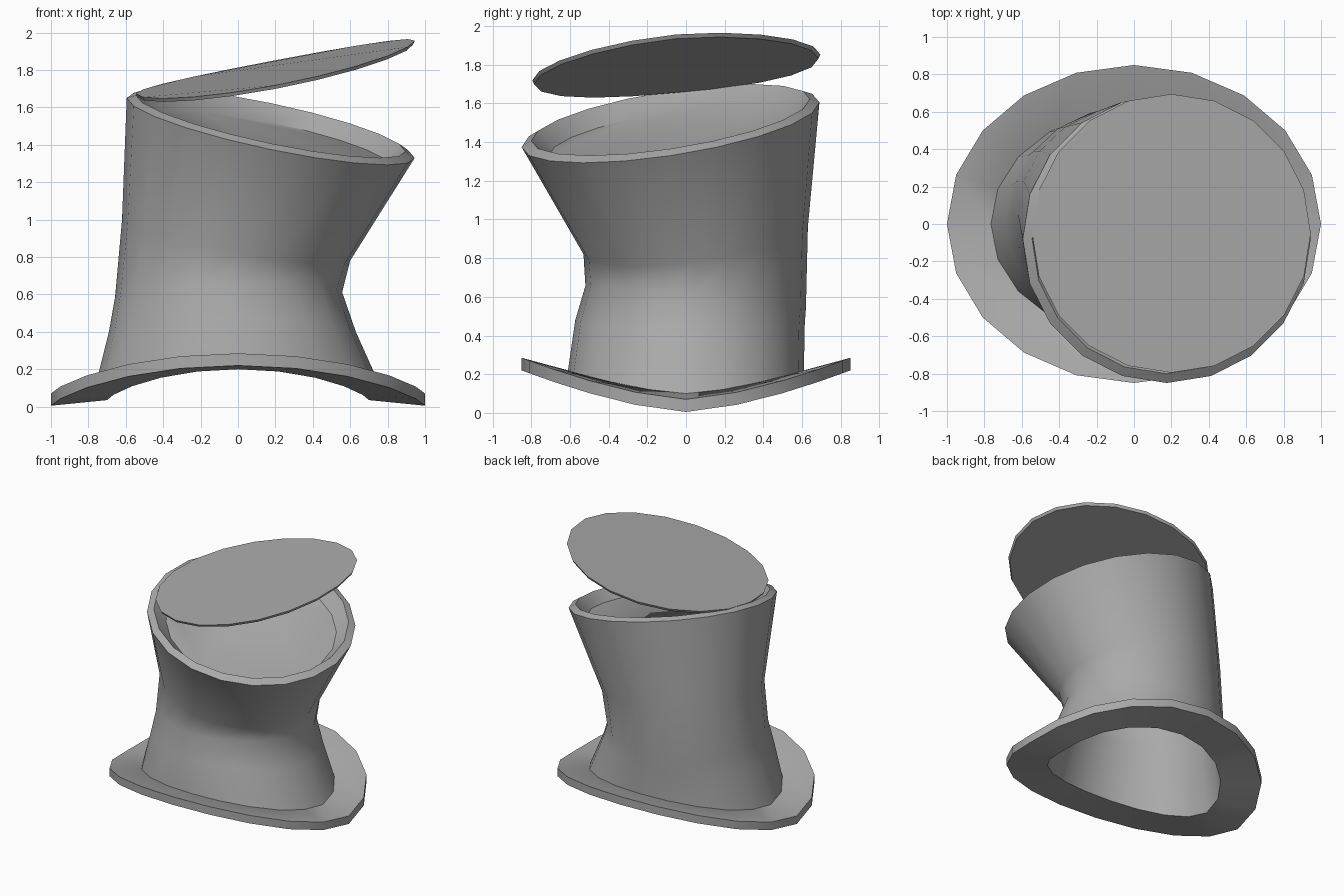
import bpy, bmesh, math

cube = bpy.data.objects.get("Cube")
if cube:
    bpy.data.objects.remove(cube, do_unlink=True)

SIDES = 20

felt = bpy.data.materials.new("grey_felt")
felt.use_nodes = True
colour = (0.4, 0.4, 0.4, 1)
felt.diffuse_color = colour
felt.node_tree.nodes["Principled BSDF"].inputs["Base Color"].default_value = colour


def ring(centre, rx, ry, tilt=(0, 0), lift=0):
    """Elliptical loop on a tilted plane; lift raises its front and back."""
    points = []
    for i in range(SIDES):
        a = math.tau * i / SIDES
        dx, dy = rx * math.cos(a), ry * math.sin(a)
        dz = tilt[0] * dx + tilt[1] * dy + lift * abs(math.sin(a)) ** 1.5
        points.append((centre[0] + dx, centre[1] + dy, centre[2] + dz))
    return points


def loft(name, rings, capped):
    """Skin consecutive rings; cap both ends or join the last to the first."""
    bm = bmesh.new()
    loops = [[bm.verts.new(p) for p in r] for r in rings]
    pairs = list(zip(loops, loops[1:]))
    if capped:
        bm.faces.new(loops[0])
        bm.faces.new(loops[-1])
    else:
        pairs.append((loops[-1], loops[0]))
    for low, high in pairs:
        for i in range(SIDES):
            j = (i + 1) % SIDES
            bm.faces.new((low[i], low[j], high[j], high[i]))
    bmesh.ops.recalc_face_normals(bm, faces=bm.faces)
    mesh = bpy.data.meshes.new(name)
    bm.to_mesh(mesh)
    bm.free()
    mesh.materials.append(felt)
    obj = bpy.data.objects.new(name, mesh)
    bpy.context.collection.objects.link(obj)
    bpy.ops.object.select_all(action="DESELECT")
    obj.select_set(True)
    bpy.context.view_layer.objects.active = obj
    bpy.ops.object.shade_smooth_by_angle(angle=math.radians(40))
    return obj


# Brim: thick oval band, curled up at front and back
hole = ring((0, 0, 0.035), 0.70, 0.55, lift=0.165)
base = ring((0, 0, 0.10), 0.765, 0.61, lift=0.12)
loft("brim", [
    hole,
    ring((0, 0, 0.005), 1, 0.85, lift=0.215),
    ring((0, 0, 0.07), 1, 0.85, lift=0.215),
    base,
], capped=False)

# Crown: hollow, kinked tube with a flared, tilted mouth
TOP_TILT = (-0.208, 0.15)
walls = [
    ((-0.03, 0.02, 0.40), 0.66, 0.593, (0, -0.03), 0.06),
    ((-0.05, 0.05, 0.60), 0.607, 0.57, (0.02, -0.1), 0),
    ((-0.01, 0.05, 0.89), 0.61, 0.58, (-0.18, 0.12), 0),
]
outer = [ring(*w) for w in walls]
inner = [ring(c, rx - 0.05, ry - 0.05, t, l) for c, rx, ry, t, l in walls]
mouth = (0.175, -0.08)
panel_under = ring((*mouth, 1.40), 0.62, 0.62, TOP_TILT)
mouth_edge = ring((*mouth, 1.49), 0.77, 0.77, TOP_TILT)
mouth_lip = ring((*mouth, 1.515), 0.72, 0.72, TOP_TILT)
panel_top = ring((*mouth, 1.425), 0.63, 0.63, TOP_TILT)
loft("crown", [panel_under, *reversed(inner), hole, base, *outer,
               mouth_edge, mouth_lip, panel_top], capped=True)

# Lid: thin, slightly bowed disc hinged open on the right
LID_TILT = (0.19, 0.09)
loft("lid", [
    ring((0.2, -0.05, 1.795), 0.735, 0.735, LID_TILT, -0.03),
    ring((0.2, -0.05, 1.815), 0.745, 0.745, LID_TILT, -0.03),
], capped=True)
